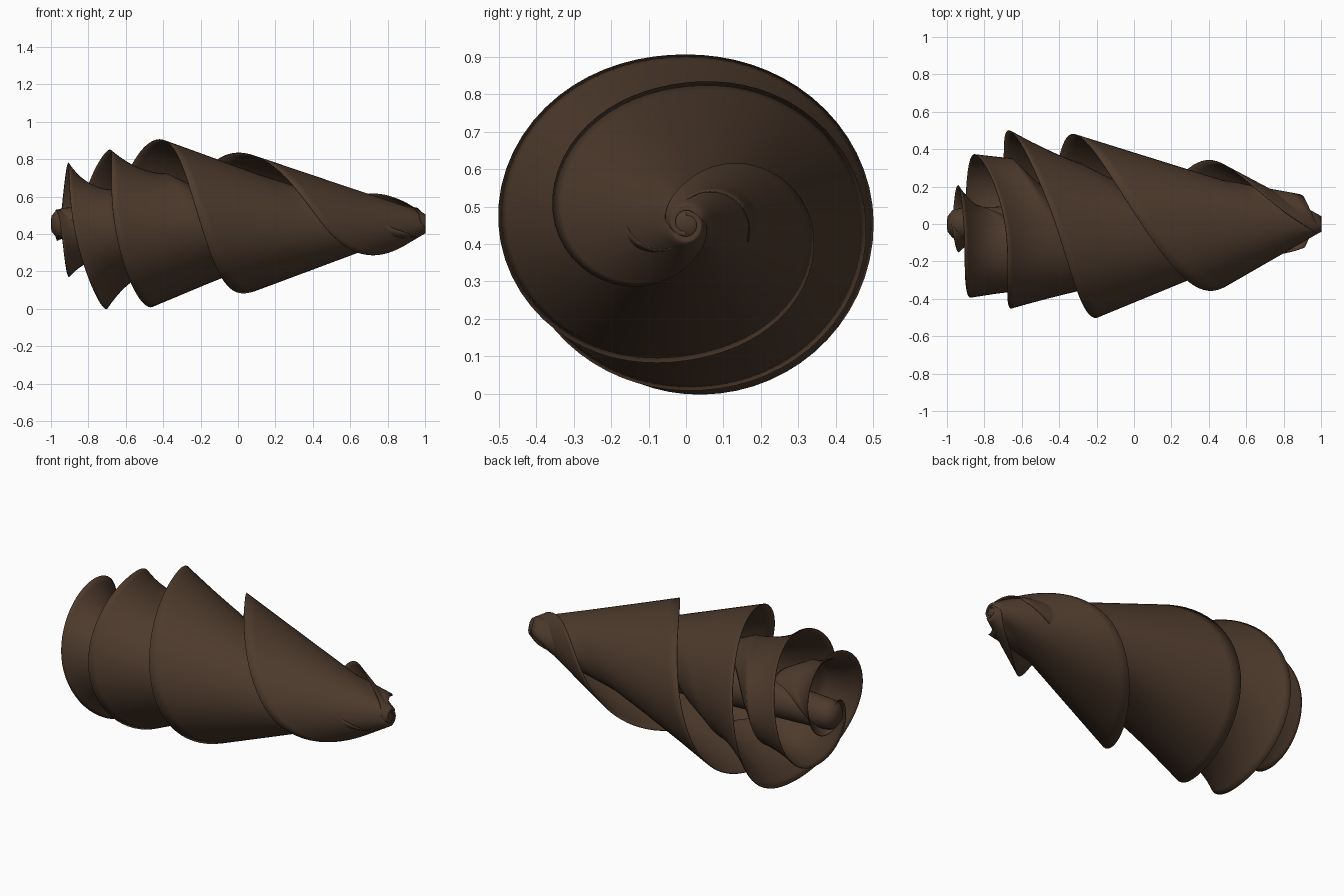
import bpy
import bmesh
import math

old = bpy.data.objects.get("Cube")
if old:
    bpy.data.objects.remove(old, do_unlink=True)

AXIS_Z = 0.455
STEPS, ACROSS = 16, 18

brown = bpy.data.materials.new("dark chocolate brown")
brown.use_nodes = True
colour = (0.074, 0.042, 0.025, 1)
brown.diffuse_color = colour
brown.node_tree.nodes["Principled BSDF"].inputs["Base Color"].default_value = colour

# Each list has one entry per quarter turn, running from the tip to the rear
curl = [1, 1, 1, 1, 1, 1, 1, 1.2, 2, 1.2, 2, 1.5, 1, 1]
first_x = [1, .98, .9, .44, .07, -.2, -.42, -.67, -.71, -.88, -.91, -.95, -.975, -.99]
first_r = [.03, .05, .11, .335, .365, .5, .45, .5, .455, .39, .32, .19, .07, .04]
first_valley = [.03, .04, .05, .05, .06, .23, .28, .33, .27, .36, .13, .1, .06, .04]
second_x = [1, .98, .89, .45, .04, -.32, -.47, -.66, -.69, -.86, -.91, -.95, -.975, -.99]
second_r = [.03, .05, .115, .35, .375, .48, .445, .45, .395, .37, .275, .13, .07, .04]
second_valley = [.03, .04, .05, .05, .09, .24, .21, .34, .27, .35, .13, .09, .06, .04]


def sample(values, t):
    """Smooth curve through evenly spaced values."""
    i = math.floor(t)
    f = t - i
    a, b, c, d = (values[min(max(i + j, 0), len(values) - 1)] for j in (-1, 0, 1, 2))
    return b + f / 2 * (c - a + f * (2 * a - 5 * b + 4 * c - d + f * (3 * (b - c) + d - a)))


def finish(name, bm):
    bmesh.ops.recalc_face_normals(bm, faces=bm.faces)
    mesh = bpy.data.meshes.new(name)
    bm.to_mesh(mesh)
    bm.free()
    mesh.materials.append(brown)
    mesh.polygons.foreach_set("use_smooth", [True] * len(mesh.polygons))
    obj = bpy.data.objects.new(name, mesh)
    bpy.context.collection.objects.link(obj)
    return obj


def skin(bm, rows):
    for lower, upper in zip(rows, rows[1:]):
        for j in range(len(lower) - 1):
            bm.faces.new((lower[j], lower[j + 1], upper[j + 1], upper[j]))


def spiral_sheet(name, lip_x, lip_r, valley, other_x, start):
    """Wound sheet: flared lip at the rear, tucked under the other sheet ahead."""
    bm = bmesh.new()
    rows = []
    for n in range((len(lip_x) - 1) * STEPS + 1):
        t = n / STEPS
        angle = start + (t - 2) * math.pi / 2
        x0, r0 = sample(lip_x, t), sample(lip_r, t)
        v, bend = sample(valley, t), sample(curl, t)
        x1 = min(max(sample(other_x, t - 2), x0), 1)
        # Hidden flap that runs on under the next turn
        flap = min(0.5 * (x1 - x0), 0.8 * (1 - x1))
        row = []
        for j in range(ACROSS + 1):
            s = 1.5 * j / ACROSS
            if s < 1:
                x = x0 + s * (x1 - x0)
                r = v + (r0 - v) * (1 - s) ** bend
            else:
                x = x1 + (s - 1) * 2 * flap
                r = v * (1 - 0.6 * (s - 1))
            row.append(bm.verts.new((x, r * math.sin(angle), AXIS_Z + r * math.cos(angle))))
        rows.append(row)
    skin(bm, rows)
    obj = finish(name, bm)
    thick = obj.modifiers.new("thickness", "SOLIDIFY")
    thick.thickness = 0.004
    thick.offset = 0
    return obj


spiral_sheet("first_spiral_sheet", first_x, first_r, first_valley, second_x, 0)
spiral_sheet("second_spiral_sheet", second_x, second_r, second_valley, first_x, math.pi)

# Closed core filling the middle, with a rounded knob at each end
core = bmesh.new()
profile = [(-1, 0), (-.998, .04), (-.97, .075), (-.93, .085), (-.8, .09),
           (0, .12), (.8, .06), (.97, .05), (.997, .04), (1, 0)]
verts = [core.verts.new((x, 0, AXIS_Z + r)) for x, r in profile]
edges = [core.edges.new(pair) for pair in zip(verts, verts[1:])]
bmesh.ops.spin(core, geom=verts + edges, cent=(0, 0, AXIS_Z), axis=(1, 0, 0),
               angle=2 * math.pi, steps=32)
bmesh.ops.remove_doubles(core, verts=core.verts, dist=0.0005)
finish("core", core)
